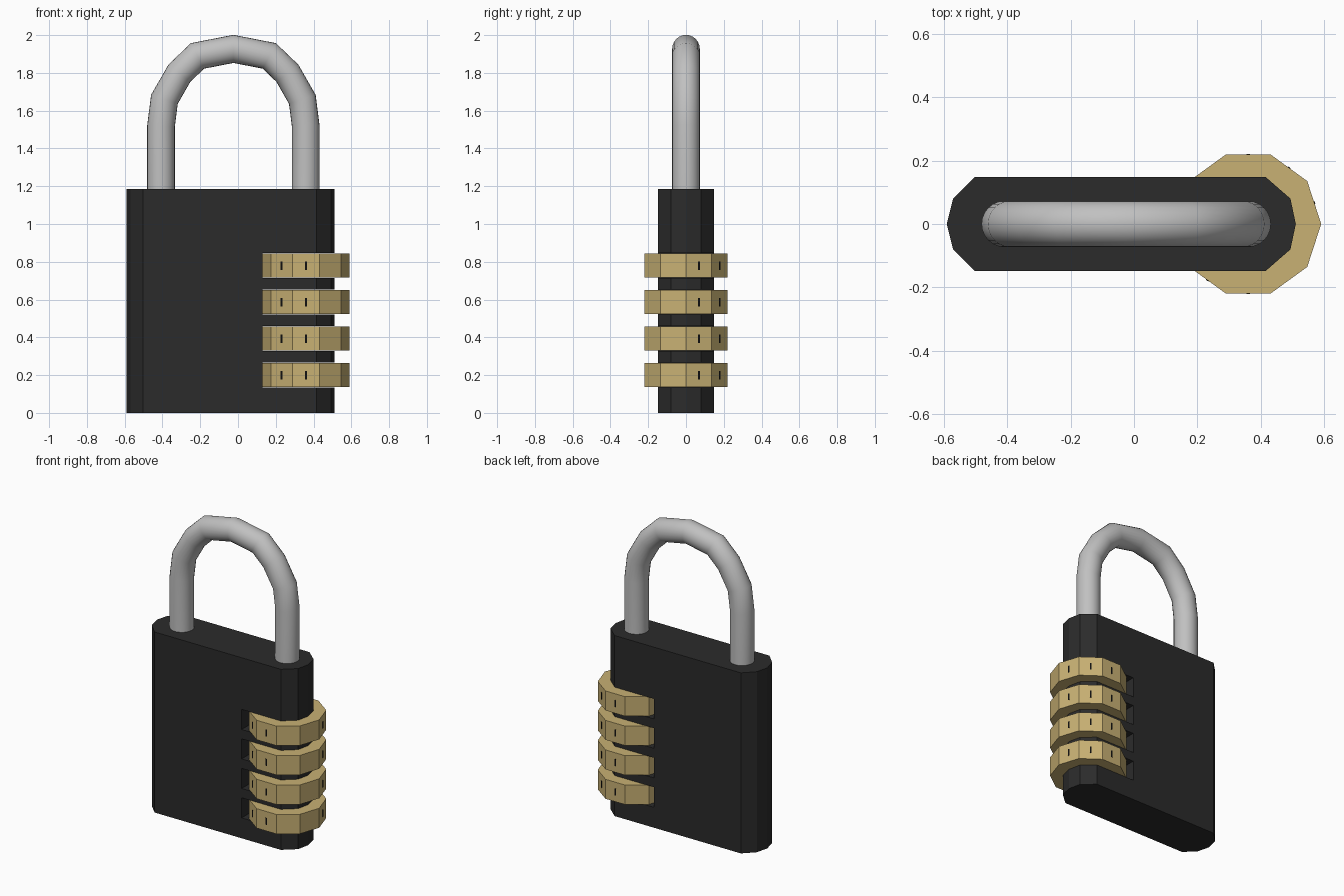
import bpy, bmesh, math
from mathutils import Vector, Matrix

if "Cube" in bpy.data.objects:
    bpy.data.objects.remove(bpy.data.objects["Cube"])


def material(name, rgb):
    m = bpy.data.materials.new(name)
    m.diffuse_color = (*rgb, 1)
    m.use_nodes = True
    m.node_tree.nodes["Principled BSDF"].inputs["Base Color"].default_value = m.diffuse_color
    return m


BLACK = material("black casing", (0.024, 0.024, 0.024))
BRASS = material("brass", (0.58, 0.44, 0.175))
STEEL = material("steel", (0.53, 0.53, 0.53))
INK = material("mark ink", (0.005, 0.005, 0.005))


def finish(bm, name, mats):
    bmesh.ops.recalc_face_normals(bm, faces=bm.faces[:])
    me = bpy.data.meshes.new(name)
    bm.to_mesh(me)
    bm.free()
    for m in mats:
        me.materials.append(m)
    ob = bpy.data.objects.new(name, me)
    bpy.context.collection.objects.link(ob)
    return ob


def prism(bm, outline, z0, z1):
    low = [bm.verts.new((x, y, z0)) for x, y in outline]
    high = [bm.verts.new((x, y, z1)) for x, y in outline]
    bm.faces.new(low[::-1])
    bm.faces.new(high)
    n = len(outline)
    for i in range(n):
        j = (i + 1) % n
        bm.faces.new((low[i], low[j], high[j], high[i]))


DIAL_Z = [0.2, 0.393, 0.587, 0.78]
HALF = 0.064
DIAL_X, DIAL_R = 0.36, 0.23

# casing with chamfered, rounded ends
front = [(-0.59, 0), (-0.57, -0.08), (-0.502, -0.148),
         (0.415, -0.148), (0.493, -0.08), (0.51, 0)]
outline = front + [(x, -y) for x, y in front[-2:0:-1]]
bm = bmesh.new()
prism(bm, outline, 0, 1.185)
body = finish(bm, "casing", [BLACK])

# slots for the dials
bm = bmesh.new()
for z in DIAL_Z:
    prism(bm, [(0.13, -0.4), (0.8, -0.4), (0.8, 0.4), (0.13, 0.4)],
          z - HALF - 0.002, z + HALF + 0.002)
cutter = finish(bm, "slot_cutter", [BLACK])
cutter.hide_render = True
mod = body.modifiers.new("slots", 'BOOLEAN')
mod.operation = 'DIFFERENCE'
mod.solver = 'EXACT'
mod.object = cutter
bpy.context.view_layer.objects.active = body
body.select_set(True)
bpy.ops.object.modifier_apply(modifier=mod.name)
bpy.data.objects.remove(cutter)

# ten-sided dials with small plain index marks
for k, z in enumerate(DIAL_Z):
    bm = bmesh.new()
    ring = [(DIAL_X + DIAL_R * math.cos(math.radians(36 * i)),
             DIAL_R * math.sin(math.radians(36 * i))) for i in range(10)]
    prism(bm, ring, z - HALF, z + HALF)
    apothem = DIAL_R * math.cos(math.radians(18))
    for deg in (-126, -90, 18, 54, 90):
        place = (Matrix.Translation((DIAL_X, 0, z))
                 @ Matrix.Rotation(math.radians(deg), 4, 'Z')
                 @ Matrix.Translation((apothem, 0, 0))
                 @ Matrix.Diagonal((0.004, 0.01, 0.045, 1)))
        old = set(bm.faces)
        bmesh.ops.create_cube(bm, size=1, matrix=place)
        for f in bm.faces:
            if f not in old:
                f.material_index = 1
    finish(bm, f"dial_{k + 1}", [BRASS, INK])

# shackle: round bar swept along a mirrored arch
half_path = [(-0.383, 1.14), (-0.383, 1.52), (-0.365, 1.66),
             (-0.286, 1.798), (-0.19, 1.89), (0, 1.927)]
path = half_path + [(-x, z) for x, z in half_path[-2::-1]]
pts = [Vector((x - 0.0245, 0, z)) for x, z in path]
SIDES, RAD = 24, 0.073
bm = bmesh.new()
rings = []
for i, p in enumerate(pts):
    a = (p - pts[max(i - 1, 0)]).normalized()
    b = (pts[min(i + 1, len(pts) - 1)] - p).normalized()
    t = (a + b).normalized()
    side = Vector((t.z, 0, -t.x)) / max(t.dot(a), t.dot(b))
    rings.append([bm.verts.new(p + RAD * (math.cos(u) * side
                                          + math.sin(u) * Vector((0, 1, 0))))
                  for u in (2 * math.pi * s / SIDES for s in range(SIDES))])
for r, q in zip(rings, rings[1:]):
    for s in range(SIDES):
        n = (s + 1) % SIDES
        bm.faces.new((r[s], r[n], q[n], q[s]))
bm.faces.new(rings[0])
bm.faces.new(rings[-1])
shackle = finish(bm, "shackle", [STEEL])
bpy.ops.object.select_all(action='DESELECT')
shackle.select_set(True)
bpy.context.view_layer.objects.active = shackle
bpy.ops.object.shade_smooth_by_angle(angle=math.radians(40))
